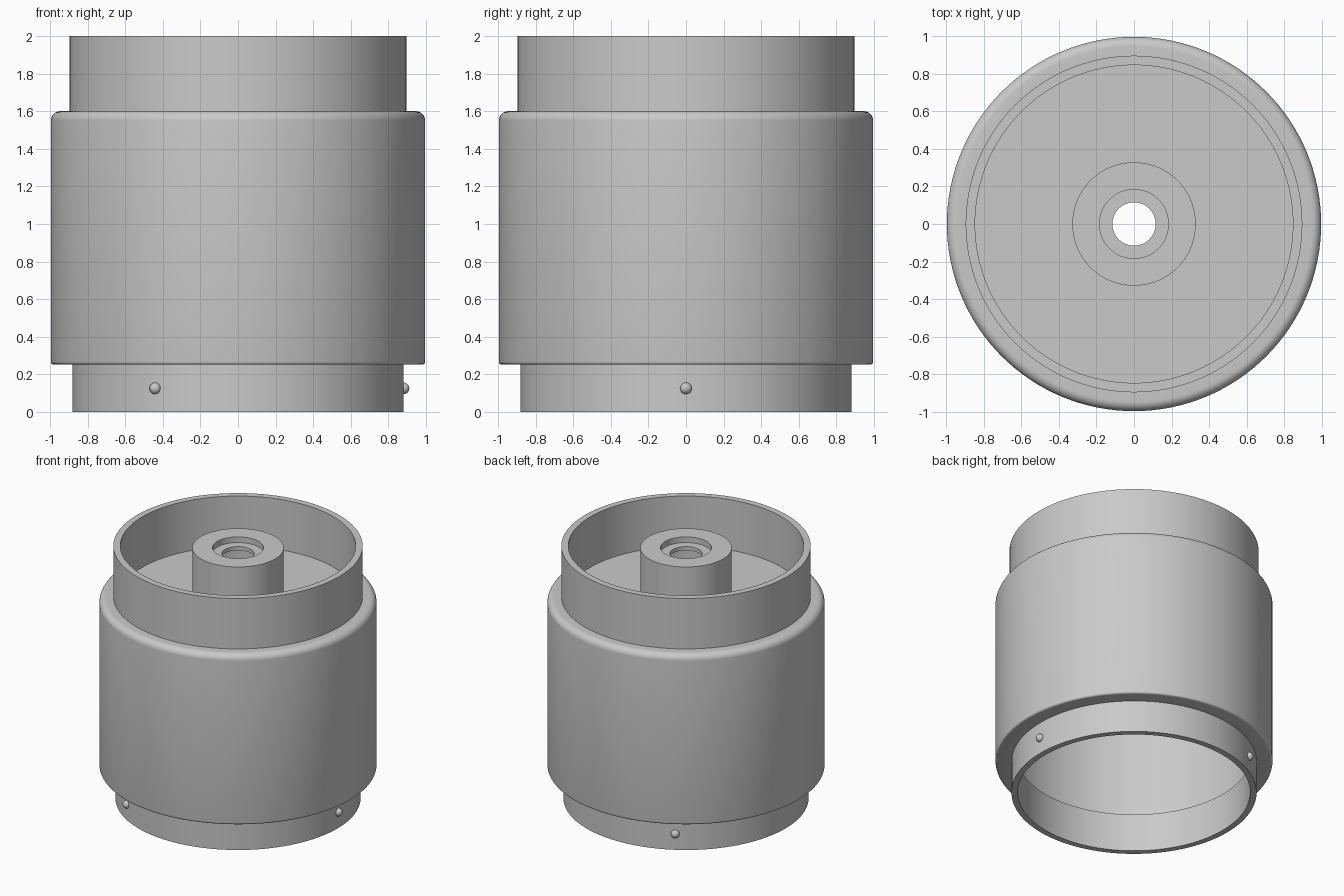
import bpy
import math
from mathutils import Vector

cube = bpy.data.objects.get("Cube")
if cube:
    bpy.data.objects.remove(cube, do_unlink=True)

SEGMENTS = 128

# Plain grey metal
grey = bpy.data.materials.new("grey_metal")
grey.use_nodes = True
colour = (0.59, 0.59, 0.59, 1)
grey.diffuse_color = colour
grey.node_tree.nodes["Principled BSDF"].inputs["Base Color"].default_value = colour


def finish(obj, name, angle=30):
    obj.name = name
    obj.data.name = name
    obj.data.materials.append(grey)
    bpy.ops.object.select_all(action="DESELECT")
    obj.select_set(True)
    bpy.context.view_layer.objects.active = obj
    bpy.ops.object.shade_smooth_by_angle(angle=math.radians(angle))


def lathe(name, profile):
    """Turn a closed (radius, z) outline, counter-clockwise, about the z axis."""
    n = len(profile)
    verts, faces = [], []
    for s in range(SEGMENTS):
        a = math.tau * s / SEGMENTS
        verts += [(r * math.cos(a), r * math.sin(a), z) for r, z in profile]
        t = (s + 1) % SEGMENTS
        for i in range(n):
            j = (i + 1) % n
            faces.append((s * n + i, t * n + i, t * n + j, s * n + j))
    mesh = bpy.data.meshes.new(name)
    mesh.from_pydata(verts, [], faces)
    obj = bpy.data.objects.new(name, mesh)
    bpy.context.collection.objects.link(obj)
    finish(obj, name)


def fillet(radius, z, size, start, steps=6):
    """Quarter-round corner points about (radius, z)."""
    angles = [start + math.pi / 2 * i / steps for i in range(steps + 1)]
    return [(radius + size * math.cos(a), z + size * math.sin(a)) for a in angles]


# Thin-walled stepped shell: base collar, wide body, upper rim,
# inner floor and the hollow, counterbored central boss
collar = [(0.835, 0), (0.88, 0), (0.88, 0.252)]
body = fillet(0.98, 0.267, 0.015, -math.pi / 2, 4) + fillet(0.945, 1.55, 0.05, 0, 8)
rim = [(0.895, 1.6), (0.895, 2), (0.845, 2), (0.845, 1.6)]
boss = [(0.328, 1.6), (0.328, 1.985), (0.183, 1.985), (0.183, 1.94), (0.115, 1.94)]
inside = [(0.115, 1.91), (0.278, 1.91), (0.278, 1.55),
          (0.945, 1.55), (0.945, 0.3), (0.835, 0.3)]
lathe("housing", collar + body + rim + boss + inside)

# Three round locking pins on the base collar
for k in range(3):
    a = math.tau * k / 3
    spot = Vector((0.88 * math.cos(a), 0.88 * math.sin(a), 0.126))
    bpy.ops.mesh.primitive_uv_sphere_add(segments=24, ring_count=12,
                                         radius=0.031, location=spot)
    finish(bpy.context.object, f"locking_pin_{k + 1}", 60)
